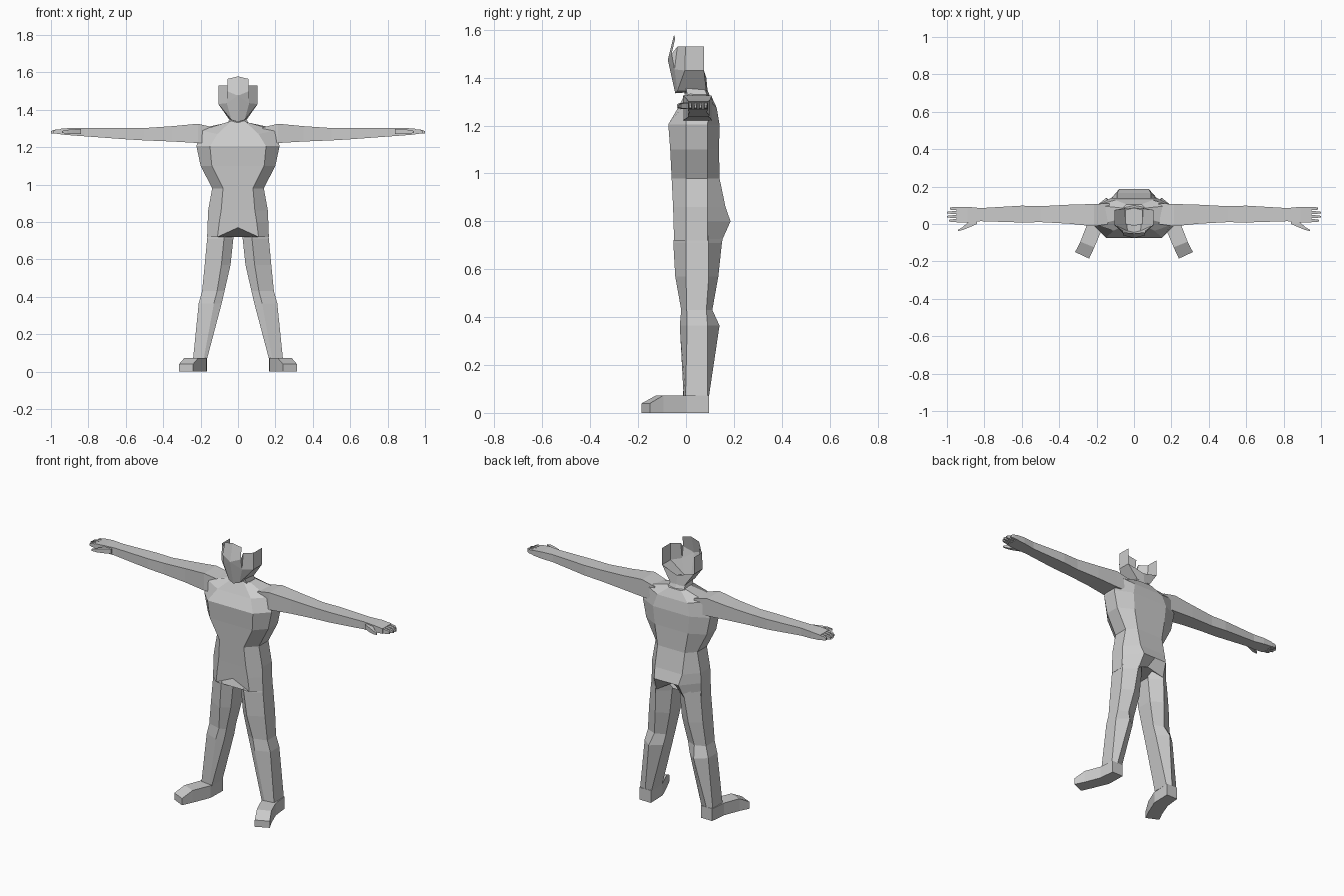
import bpy, bmesh


def make(name, verts, faces, mirror=True):
    me = bpy.data.meshes.new(name)
    me.from_pydata(verts, [], faces)
    bm = bmesh.new()
    bm.from_mesh(me)
    bmesh.ops.recalc_face_normals(bm, faces=bm.faces)
    bm.to_mesh(me)
    bm.free()
    ob = bpy.data.objects.new(name, me)
    bpy.context.collection.objects.link(ob)
    if mirror:
        mod = ob.modifiers.new("mirror", 'MIRROR')
        mod.use_clip = True
        mod.merge_threshold = 0.0005
    return ob


def loft(name, rings, mirror=True, caps=True):
    n = len(rings[0])
    verts = [p for r in rings for p in r]
    faces = [(k * n + i, k * n + (i + 1) % n, (k + 1) * n + (i + 1) % n, (k + 1) * n + i)
             for k in range(len(rings) - 1) for i in range(n)]
    if caps:
        faces += [tuple(range(n)), tuple(range((len(rings) - 1) * n, len(rings) * n))]
    return make(name, verts, faces, mirror)


def both_sides(half):
    # half ring runs front centre -> back centre; add the mirrored points
    return half + [(-x, y, z) for x, y, z in half[-2:0:-1]]


# Torso: twelve-corner style section, front panel, flat flanks and back panel
def torso_ring(z, xf, yf, xo, xb, yb, lift=0.0):
    return both_sides([(0, yf, z + lift), (xf, yf, z), (xo, 0, z), (xo, .09, z),
                       (xb, yb, z), (0, yb - lift * .6, z + lift)])


torso = [torso_ring(.72, .11, -.05, .165, .09, .15, .05),
         torso_ring(.80, .10, -.052, .162, .08, .186),
         torso_ring(.86, .09, -.054, .16, .09, .165),
         torso_ring(.98, .08, -.06, .138, .09, .14),
         torso_ring(1.10, .14, -.066, .20, .11, .138),
         torso_ring(1.205, .15, -.074, .222, .12, .14),
         both_sides([(0, -.036, 1.27), (.11, -.036, 1.27), (.2, -.005, 1.29),
                     (.2, .1, 1.3), (.1, .128, 1.275), (0, .128, 1.275)]),
         both_sides([(0, 0, 1.34), (.035, 0, 1.34), (.06, .03, 1.33),
                     (.06, .085, 1.33), (.04, .105, 1.325), (0, .105, 1.325)])]
loft("torso", torso, mirror=False)

# Neck
loft("neck", [both_sides([(0, y0, z), (w, y0 + .01, z), (w, y1 - .01, z), (0, y1, z)])
              for z, w, y0, y1 in [(1.30, .06, .0, .11), (1.36, .045, -.01, .085)]], mirror=False)

# Legs: six-sided sections (z, inner x, outer x, front y, flank front, flank back, back y)
legs = []
for z, xi, xo, yf, a, b, yb in [(.80, .012, .155, -.04, 0, .09, .165),
                                (.71, .025, .165, -.053, 0, .095, .15),
                                (.57, .04, .178, -.045, 0, .095, .135),
                                (.43, .072, .192, -.02, .003, .085, .11),
                                (.365, .087, .21, -.026, .005, .09, .14),
                                (.07, .165, .24, -.01, -.002, .09, .096)]:
    m = (xi + xo) / 2
    legs.append([(m - .02, yf, z), (xo, a, z), (xo, b, z), (m, yb, z), (xi, b, z), (xi, a - .01, z)])
loft("legs", legs)

# Feet, turned outward, with a bevelled toe
loft("feet", [[(xi, yi, 0), (xo, yo, 0), (xo, yo, h), (xi, yi, h)]
              for xi, yi, xo, yo, h in [(.165, .096, .24, .096, .073),
                                        (.168, -.02, .25, 0, .073),
                                        (.212, -.125, .287, -.095, .073),
                                        (.24, -.185, .315, -.15, .04)]])


# Arms and palms: four-sided sections along x
def box_ring(x, y0, y1, z0, z1):
    return [(x, y0, z0), (x, y1, z0), (x, y1, z1), (x, y0, z1)]


loft("arms", [box_ring(*s) for s in [(.13, 0, .11, 1.22, 1.305),
                                     (.215, -.012, .107, 1.222, 1.325),
                                     (.35, .002, .103, 1.23, 1.312),
                                     (.5, .01, .095, 1.236, 1.302),
                                     (.6, .008, .098, 1.242, 1.302),
                                     (.82, .015, .085, 1.258, 1.303),
                                     (.89, .008, .092, 1.263, 1.303),
                                     (.95, .008, .092, 1.268, 1.298)]])

# Fingers and thumbs
for i, tip in enumerate([.99, 1.0, 1.0, .985]):
    y = .018 + i * .0215
    loft("finger_%d" % (i + 1), [box_ring(.945, y - .009, y + .009, 1.27, 1.296),
                                 box_ring(.975, y - .007, y + .007, 1.272, 1.294),
                                 box_ring(tip, y - .004, y + .004, 1.274, 1.286)])
loft("thumbs", [box_ring(.84, .0, .03, 1.27, 1.297),
                box_ring(.885, -.02, .012, 1.27, 1.295),
                box_ring(.915, -.032, -.016, 1.272, 1.292),
                box_ring(.942, -.038, -.032, 1.276, 1.286)])

# Head: open shell with a forehead sheet, side panels, cheeks and jaw
head = [(0, -.045, 1.335), (.035, -.036, 1.345), (.045, .085, 1.345), (0, .09, 1.345),
        (0, -.076, 1.475), (.06, -.048, 1.435), (.105, -.005, 1.43), (.105, .075, 1.43),
        (.06, -.06, 1.50), (.06, -.036, 1.53), (.105, -.002, 1.53), (.105, .075, 1.53),
        (0, -.05, 1.578), (.055, -.045, 1.565), (0, .085, 1.40)]
make("head", head, [(0, 1, 5, 4), (1, 2, 7, 6), (1, 6, 5), (0, 3, 2, 1), (2, 3, 14, 7),
                    (4, 5, 8), (4, 8, 13, 12), (5, 6, 10, 9), (5, 9, 8), (6, 7, 11, 10)])
